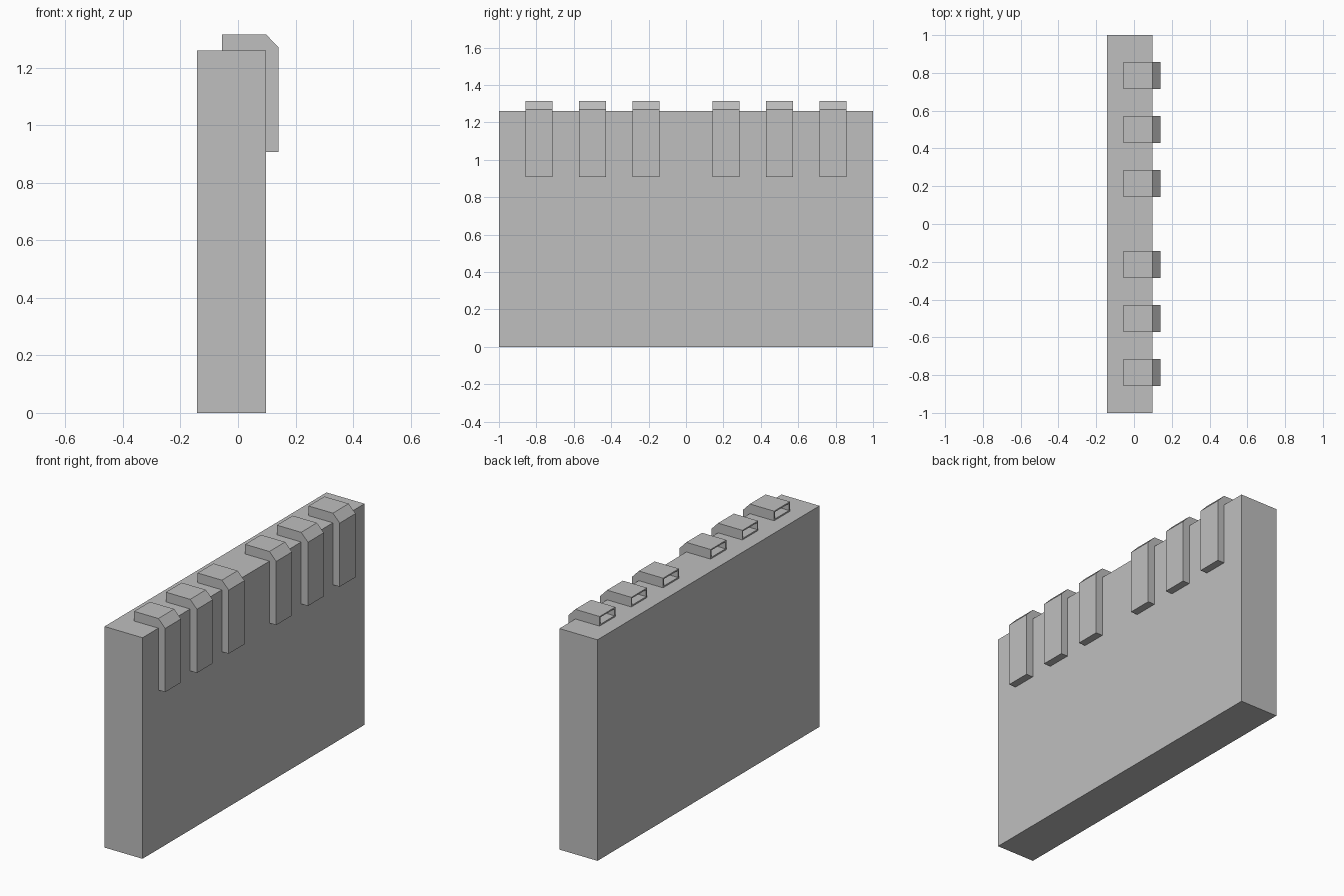
import bpy, bmesh

cube = bpy.data.objects.get("Cube")
if cube:
    bpy.data.objects.remove(cube, do_unlink=True)

grey = bpy.data.materials.new("plain grey")
grey.use_nodes = True
grey.diffuse_color = (0.52, 0.52, 0.52, 1)
grey.node_tree.nodes["Principled BSDF"].inputs["Base Color"].default_value = grey.diffuse_color


def extrude_profile(name, profile, y, depth, recess_end=False):
    """Extrude an x-z profile along y; optionally hollow out its first edge's side."""
    bm = bmesh.new()
    face = bm.faces.new([bm.verts.new((x, y - depth / 2, z)) for x, z in profile])
    side = bmesh.ops.extrude_face_region(bm, geom=[face])
    bmesh.ops.translate(bm, vec=(0, depth, 0),
                        verts=[v for v in side["geom"] if isinstance(v, bmesh.types.BMVert)])
    bmesh.ops.recalc_face_normals(bm, faces=bm.faces)
    if recess_end:
        end = min(bm.faces, key=lambda f: f.calc_center_median().x)
        bmesh.ops.inset_region(bm, faces=[end], thickness=0.011)
        pushed = bmesh.ops.extrude_face_region(bm, geom=[end])
        bmesh.ops.translate(bm, vec=(0.12, 0, 0),
                            verts=[v for v in pushed["geom"] if isinstance(v, bmesh.types.BMVert)])
        if end.is_valid:
            bm.faces.remove(end)
    mesh = bpy.data.meshes.new(name)
    bm.to_mesh(mesh)
    bm.free()
    mesh.materials.append(grey)
    obj = bpy.data.objects.new(name, mesh)
    bpy.context.collection.objects.link(obj)
    return obj


# Main slab
BACK, FRONT, TOP = -0.142, 0.098, 1.26
extrude_profile("wall_slab", [(BACK, 0), (FRONT, 0), (FRONT, TOP), (BACK, TOP)], 0, 2)

# Hooked clips over the top edge, with a chamfered outer corner and an open inner end
clip = [(-0.055, TOP), (-0.055, 1.315), (FRONT, 1.315), (0.141, 1.27),
        (0.141, 0.907), (FRONT, 0.907), (FRONT, TOP)]
for side, label in ((-1, "front"), (1, "rear")):
    for i, y in enumerate((0.214, 0.5, 0.786)):
        extrude_profile(f"{label}_clip_{i + 1}", clip, side * y, 0.142, recess_end=True)
